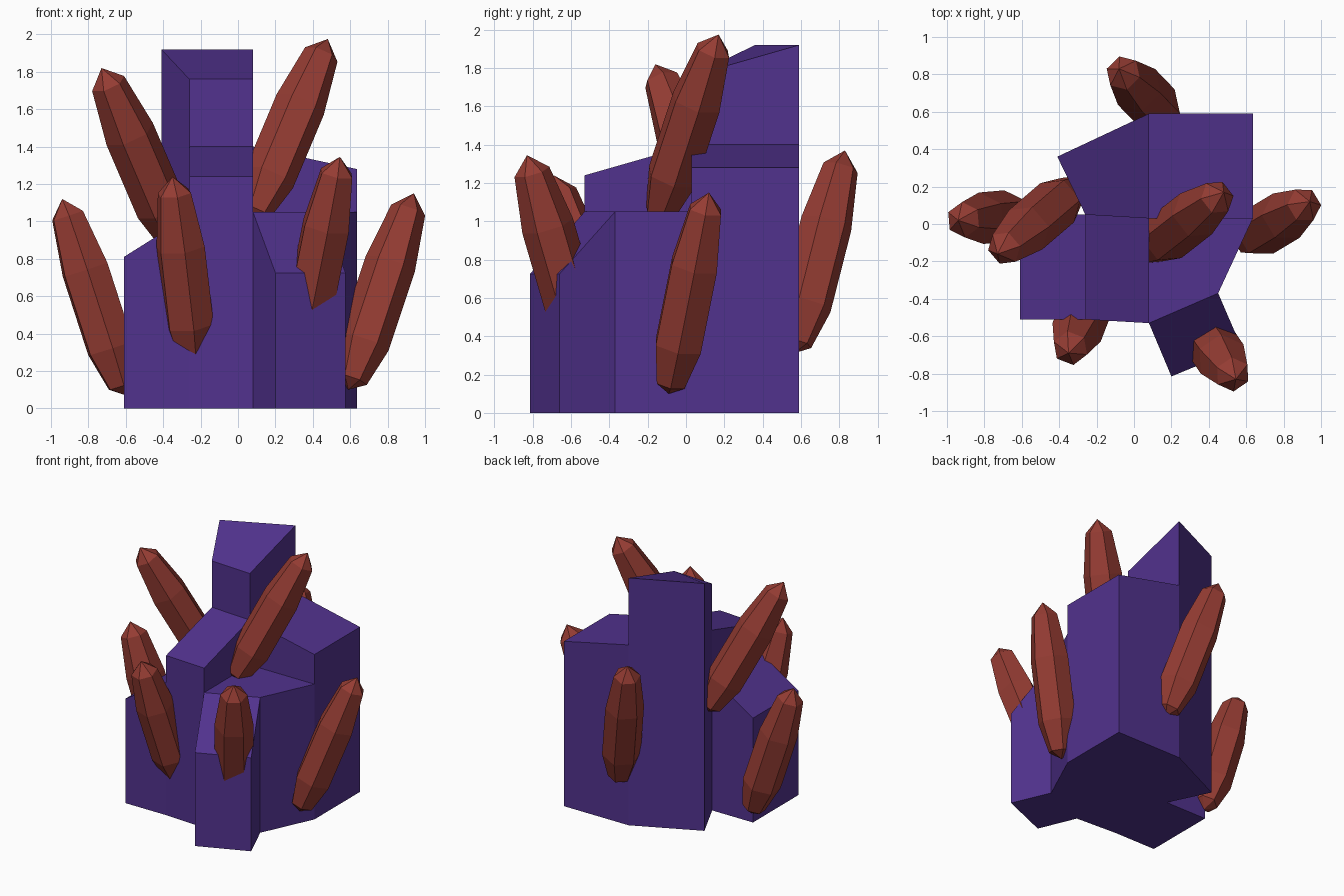
import bpy, bmesh, math
from mathutils import Vector

if "Cube" in bpy.data.objects:
    bpy.data.objects.remove(bpy.data.objects["Cube"])


def material(name, rgb):
    m = bpy.data.materials.new(name)
    m.diffuse_color = (*rgb, 1)
    m.use_nodes = True
    m.node_tree.nodes["Principled BSDF"].inputs["Base Color"].default_value = m.diffuse_color
    return m


purple = material("purple stone", (0.083, 0.032, 0.27))
red = material("rust red crystal", (0.30, 0.045, 0.033))


def finish(name, bm, mat):
    bmesh.ops.recalc_face_normals(bm, faces=bm.faces)
    me = bpy.data.meshes.new(name)
    bm.to_mesh(me)
    bm.free()
    me.materials.append(mat)
    ob = bpy.data.objects.new(name, me)
    bpy.context.collection.objects.link(ob)
    return ob


def column(name, corners):
    """Four-sided pillar on the floor; each corner is (x, y, top height)."""
    bm = bmesh.new()
    low = [bm.verts.new((x, y, 0)) for x, y, z in corners]
    high = [bm.verts.new(c) for c in corners]
    bm.faces.new(low)
    bm.faces.new(high)
    n = len(corners)
    for i in range(n):
        j = (i + 1) % n
        bm.faces.new((low[i], low[j], high[j], high[i]))
    finish(name, bm, purple)


def crystal(name, tip, foot, sides=6):
    """Faceted spindle from pointed tip to blunt foot."""
    tip, foot = Vector(tip), Vector(foot)
    axis = foot - tip
    turn = (-axis).to_track_quat('Z', 'Y')
    bm = bmesh.new()
    rings = []
    for t, r in ((0.085, 0.095), (0.36, 0.138), (0.76, 0.138), (0.95, 0.085)):
        rings.append([bm.verts.new(tip + axis * t + turn @ Vector(
            (r * math.cos(math.tau * k / sides), r * math.sin(math.tau * k / sides), 0)))
            for k in range(sides)])
    top, bottom = bm.verts.new(tip), bm.verts.new(foot)
    for k in range(sides):
        j = (k + 1) % sides
        bm.faces.new((top, rings[0][k], rings[0][j]))
        bm.faces.new((bottom, rings[-1][j], rings[-1][k]))
        for a, b in zip(rings, rings[1:]):
            bm.faces.new((a[k], b[k], b[j], a[j]))
    finish(name, bm, red)


# Stone pillars with slanted tops
column("tall_back_pillar", [(-.41, .36, 1.92), (-.26, .05, 1.76), (.08, .03, 1.76), (.08, .59, 1.92)])
column("back_right_pillar", [(.08, .59, 1.40), (.08, .03, 1.40), (.635, .03, 1.28), (.635, .59, 1.28)])
column("front_middle_pillar", [(-.26, .05, 1.40), (-.26, -.51, 1.24), (.08, -.53, 1.24), (.08, .03, 1.40)])
column("front_left_pillar", [(-.61, .05, .81), (-.61, -.51, .81), (-.26, -.51, 1.03), (-.26, .05, 1.03)])
column("front_right_pillar", [(.08, .03, 1.05), (.08, -.53, 1.05), (.45, -.37, 1.05), (.635, .03, 1.05)])
column("small_front_pillar", [(.08, -.53, 1.05), (.20, -.815, .725), (.575, -.66, .725), (.45, -.37, 1.05)])

# Crystals growing out of the pillars
crystal("upper_right_crystal", (.48, .17, 1.975), (.07, -.15, 1.0))
crystal("upper_left_crystal", (-.73, -.16, 1.82), (-.31, .20, .84))
crystal("left_crystal", (-.94, .02, 1.12), (-.60, .05, .07))
crystal("right_crystal", (.94, .12, 1.15), (.59, -.09, .10))
crystal("back_crystal", (-.08, .83, 1.37), (.18, .56, .31))
crystal("front_crystal", (-.35, -.69, 1.24), (-.23, -.38, .20))
crystal("front_right_crystal", (.545, -.83, 1.345), (.34, -.53, .32))
